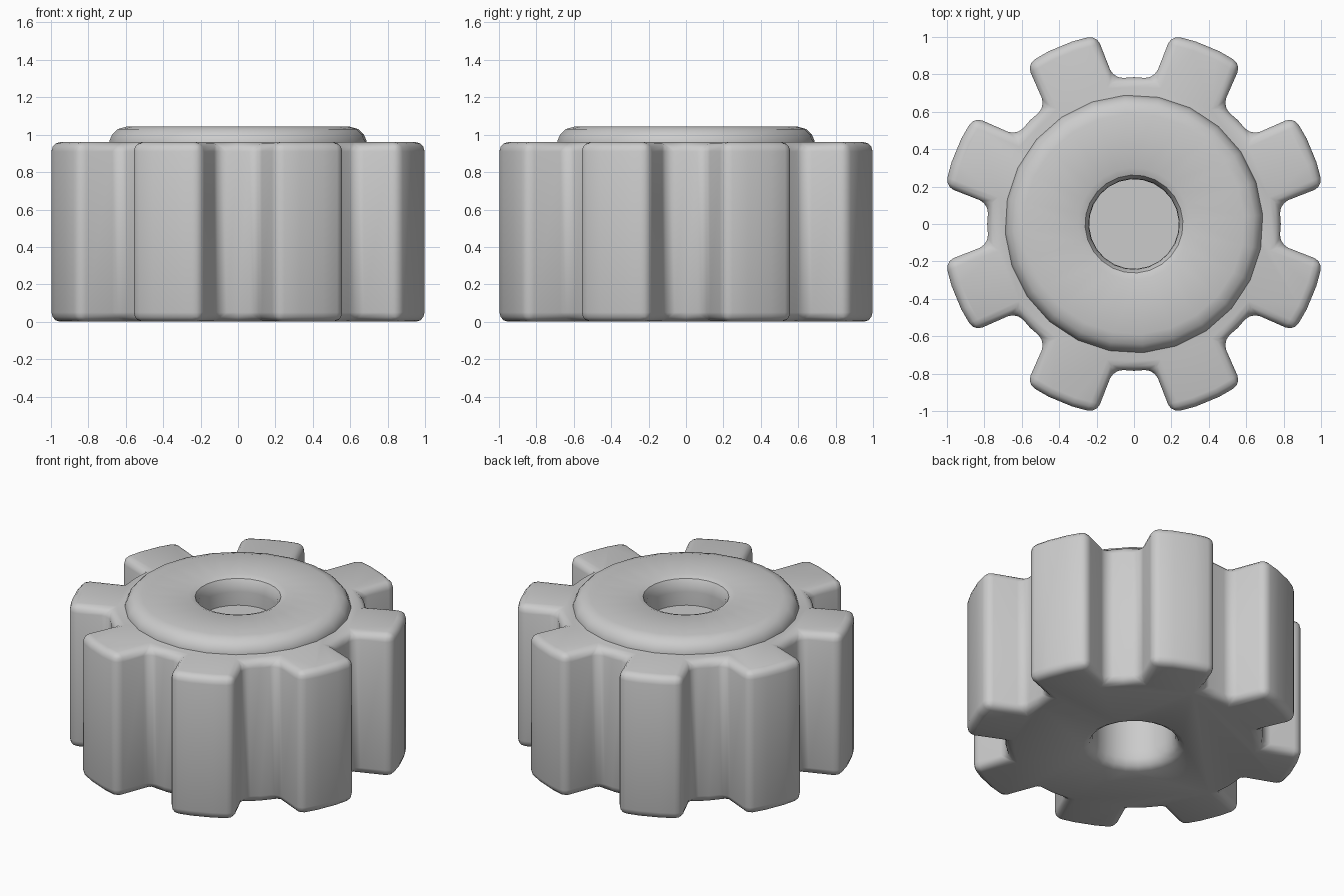
import bpy, bmesh, math

if "Cube" in bpy.data.objects:
    bpy.data.objects.remove(bpy.data.objects["Cube"])


def new_object(name, bm):
    bmesh.ops.recalc_face_normals(bm, faces=bm.faces)
    mesh = bpy.data.meshes.new(name)
    bm.to_mesh(mesh)
    bm.free()
    ob = bpy.data.objects.new(name, mesh)
    bpy.context.collection.objects.link(ob)
    return ob


def activate(ob):
    bpy.ops.object.select_all(action='DESELECT')
    ob.select_set(True)
    bpy.context.view_layer.objects.active = ob


def lathe(name, profile, sides, offset=0.0):
    """Revolve (radius, z) points about z; radius 0 closes to a point."""
    bm = bmesh.new()
    rings = []
    for r, z in profile:
        n = 1 if r == 0 else sides
        rings.append([bm.verts.new((r * math.cos(offset + math.tau * i / sides),
                                    r * math.sin(offset + math.tau * i / sides), z))
                      for i in range(n)])
    for a, b in zip(rings, rings[1:]):
        for i in range(sides):
            j = (i + 1) % sides
            quad = [a[i % len(a)], a[j % len(a)], b[j % len(b)], b[i % len(b)]]
            bm.faces.new(list(dict.fromkeys(quad)))
    return new_object(name, bm)


# toothed body: one tooth and one gap (angle, radius), repeated eight times
TEETH, HEIGHT = 8, 0.96
pattern = [(-14.5, 0.785), (-11.3, 1.03), (-3.8, 1.03), (3.8, 1.03),
           (11.3, 1.03), (14.5, 0.785), (22.5, 0.785)]
bm = bmesh.new()
outline = []
for k in range(TEETH):
    for deg, r in pattern:
        a = math.radians(22.5 + 45 * k + deg)
        outline.append(bm.verts.new((r * math.cos(a), r * math.sin(a), 0)))
base = bm.faces.new(outline)
ext = bmesh.ops.extrude_face_region(bm, geom=[base])
top = [g for g in ext['geom'] if isinstance(g, bmesh.types.BMVert)]
bmesh.ops.translate(bm, verts=top, vec=(0, 0, HEIGHT))
body = new_object("gear_body", bm)

# centre bore, slightly flared at the underside
cutter = lathe("bore_cutter", [(0, -0.1), (0.31, -0.1), (0.31, 0), (0.275, 0.02),
                               (0.255, 0.06), (0.25, 0.12), (0.25, 1.1), (0, 1.1)], 24)
cutter.hide_render = True

bev = body.modifiers.new("round_edges", 'BEVEL')
bev.width = 0.05
bev.segments = 3
bev.limit_method = 'ANGLE'
bev.angle_limit = math.radians(25)
cut = body.modifiers.new("bore", 'BOOLEAN')
cut.operation = 'DIFFERENCE'
cut.solver = 'EXACT'
cut.object = cutter
activate(body)
for m in ("round_edges", "bore"):
    bpy.ops.object.modifier_apply(modifier=m)
bpy.data.objects.remove(cutter)

# raised collar with a rounded rim and a shallow blind hole
collar = lathe("top_collar", [(0.69, 0.92), (0.69, 0.965), (0.675, 1.0), (0.645, 1.03),
                              (0.59, 1.045), (0.30, 1.045), (0.262, 1.03),
                              (0.243, 0.995), (0.24, 0.95), (0.24, 0.86), (0, 0.86)],
               24, math.radians(4))

for ob in (body, collar):
    activate(ob)
    bpy.ops.object.shade_smooth_by_angle(angle=math.radians(40))
